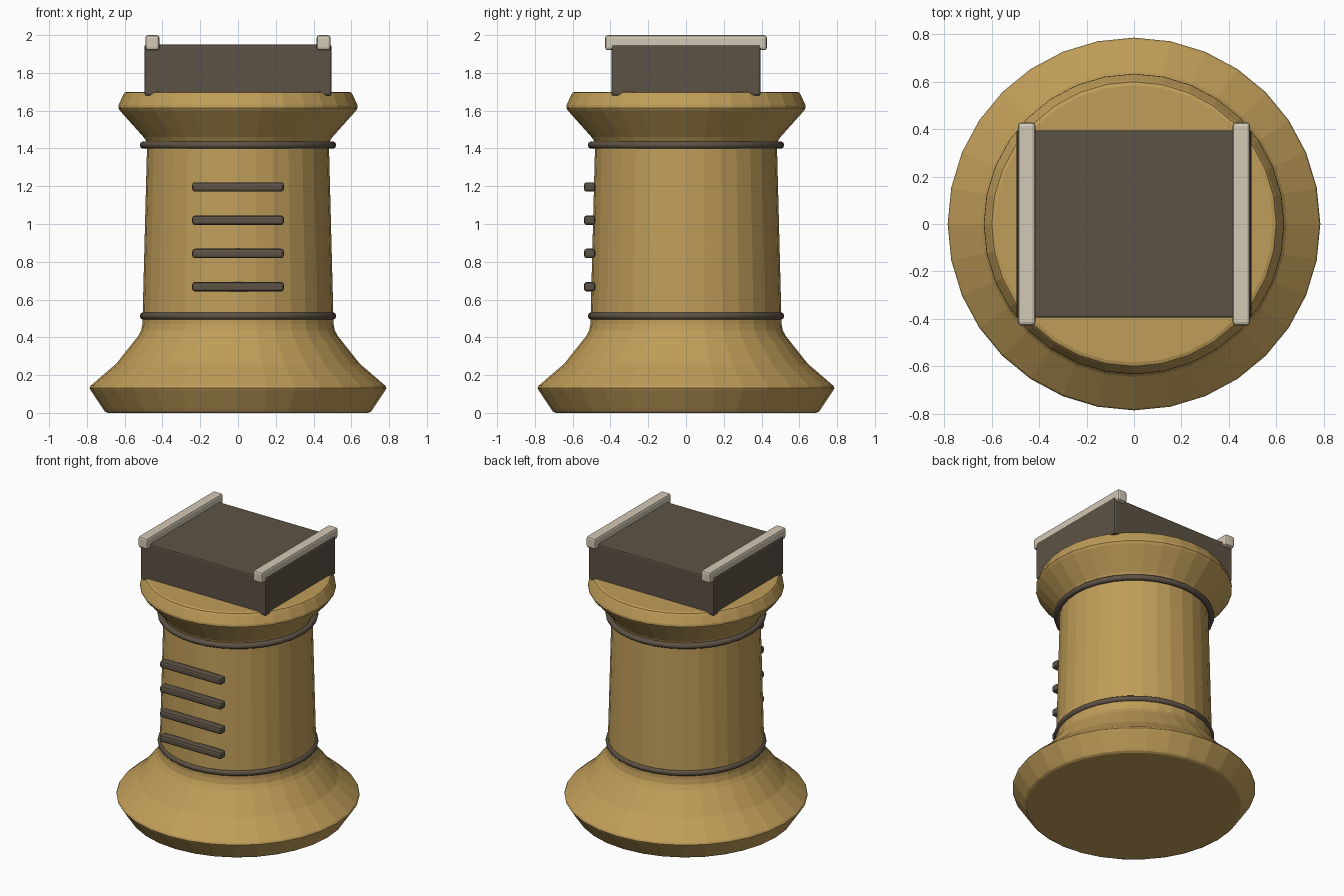
import bpy
import bmesh
import math

default = bpy.data.objects.get("Cube")
if default:
    bpy.data.objects.remove(default, do_unlink=True)


def make_material(name, rgb):
    mat = bpy.data.materials.new(name)
    color = (*rgb, 1.0)
    mat.diffuse_color = color
    mat.use_nodes = True
    for node in mat.node_tree.nodes:
        if node.type == "BSDF_PRINCIPLED":
            node.inputs["Base Color"].default_value = color
            node.inputs["Roughness"].default_value = 0.7
    return mat


tan = make_material("tan", (0.53, 0.34, 0.10))
dark = make_material("dark brown", (0.11, 0.085, 0.06))
cream = make_material("cream", (0.65, 0.58, 0.46))


def lathe(name, profile, mat, segments=32):
    """Revolve a (radius, z) profile about z and cap both ends."""
    bm = bmesh.new()
    rings = []
    for r, z in profile:
        angles = [math.tau * i / segments for i in range(segments)]
        rings.append([bm.verts.new((r * math.cos(a), r * math.sin(a), z)) for a in angles])
    for low, high in zip(rings, rings[1:]):
        for i in range(segments):
            j = (i + 1) % segments
            bm.faces.new((low[i], low[j], high[j], high[i]))
    bm.faces.new(list(reversed(rings[0])))
    bm.faces.new(rings[-1])
    mesh = bpy.data.meshes.new(name)
    bm.to_mesh(mesh)
    bm.free()
    mesh.materials.append(mat)
    obj = bpy.data.objects.new(name, mesh)
    bpy.context.collection.objects.link(obj)
    return obj


def box(name, center, size, mat, bevel, segments=2):
    bpy.ops.mesh.primitive_cube_add(size=1, location=center)
    obj = bpy.context.object
    obj.name = name
    obj.scale = size
    bpy.ops.object.transform_apply(location=False, rotation=False, scale=True)
    obj.data.materials.append(mat)
    mod = obj.modifiers.new("Bevel", "BEVEL")
    mod.width = bevel
    mod.segments = segments
    return obj


# Flared body with a wide foot and a collar
lathe("body", [
    (0.69, 0.0), (0.705, 0.008), (0.715, 0.022),
    (0.78, 0.12), (0.786, 0.132), (0.78, 0.144),
    (0.645, 0.26), (0.53, 0.405), (0.513, 0.435), (0.506, 0.47),
    (0.482, 1.40), (0.487, 1.44), (0.50, 1.46),
    (0.625, 1.60), (0.634, 1.615), (0.632, 1.63),
    (0.607, 1.685), (0.60, 1.695), (0.585, 1.70),
], tan)

# Trim rings at both ends of the barrel
for name, z in (("lower_ring", 0.513), ("upper_ring", 1.418)):
    bpy.ops.mesh.primitive_torus_add(
        location=(0, 0, z), major_radius=0.5, minor_radius=0.02,
        major_segments=32, minor_segments=10)
    ring = bpy.context.object
    ring.name = name
    ring.data.materials.append(dark)
    bpy.ops.object.shade_smooth_by_angle(angle=math.radians(40))

# Horizontal vent bars on the front
for i in range(4):
    box(f"vent_bar_{i + 1}", (0, -0.51, 0.668 + 0.176 * i),
        (0.485, 0.06, 0.05), dark, 0.014)

# Head block and its two side rails
box("head_block", (0, 0, 1.815), (0.99, 0.79, 0.27), dark, 0.01)
for side, sign in (("left", 1), ("right", -1)):
    box(f"{side}_rail", (sign * 0.453, 0, 1.96), (0.074, 0.856, 0.08), cream, 0.014)
